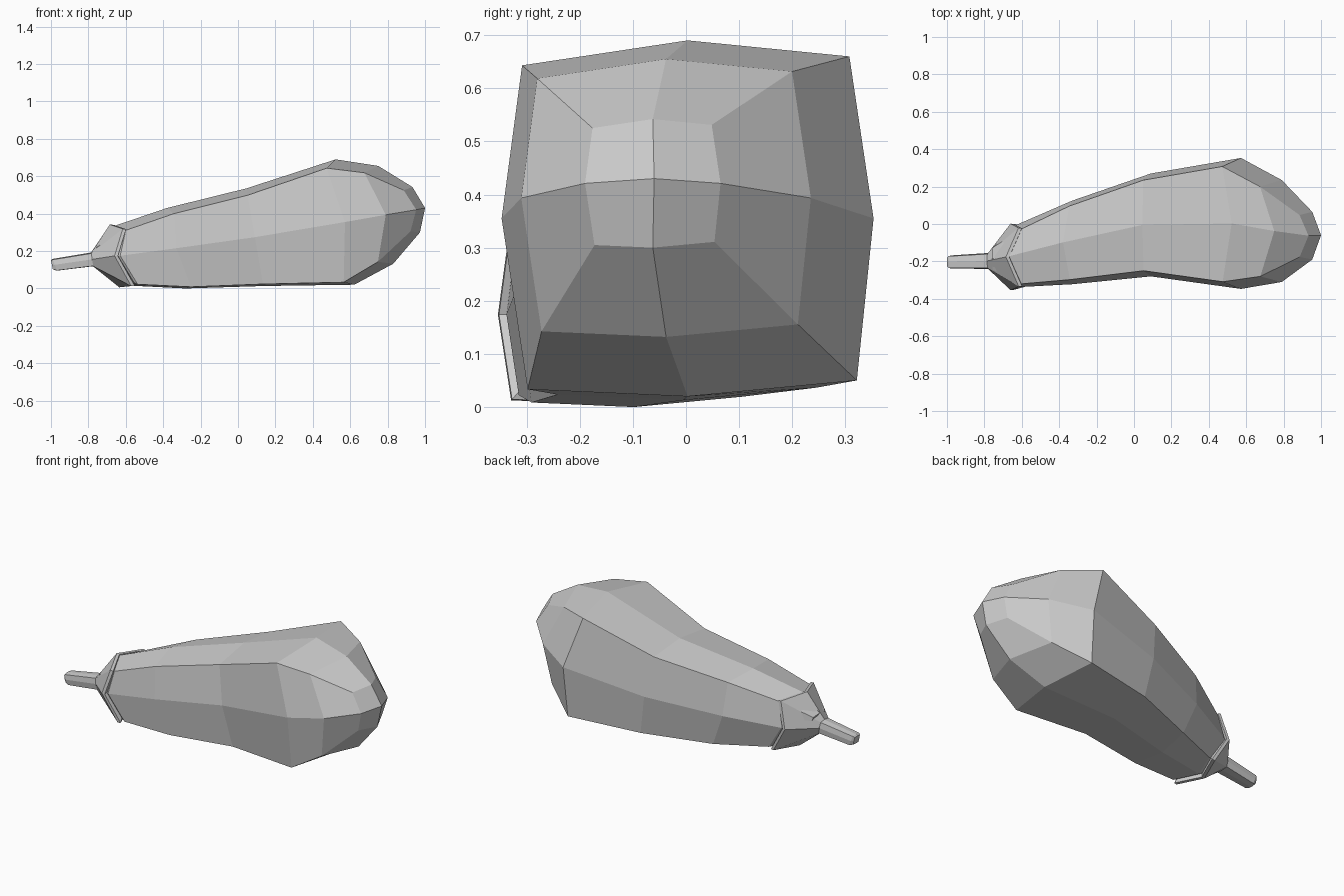
import bpy, bmesh

if "Cube" in bpy.data.objects:
    bpy.data.objects.remove(bpy.data.objects["Cube"])

# (y side, z side, y reach, z reach) for the eight points round a section;
# corner points are pulled in a little, so each section is a bulging square
SECTION = [(-.89, .86, 1), (0, 1, 0), (.87, .91, 1), (1, 0, 0),
           (.91, -.91, 1), (0, -1, 0), (-.86, -.96, 1), (-1, 0, 0)]


def ring(bm, x, y0, y1, z0, z1, tilt=0, corner_dx=0):
    """Eight-point section; tilt leans its top towards -x, corner_dx shifts corners."""
    yc, zc, hy, hz = (y0 + y1) / 2, (z0 + z1) / 2, (y1 - y0) / 2, (z1 - z0) / 2
    return [bm.verts.new((x - tilt * b + corner_dx * c, yc + hy * a, zc + hz * b))
            for a, b, c in SECTION]


def bridge(bm, a, b):
    for i in range(8):
        j = (i + 1) % 8
        bm.faces.new((a[i], a[j], b[j], b[i]))


def finish(bm, name):
    bmesh.ops.recalc_face_normals(bm, faces=bm.faces)
    mesh = bpy.data.meshes.new(name)
    bm.to_mesh(mesh)
    bm.free()
    obj = bpy.data.objects.new(name, mesh)
    bpy.context.collection.objects.link(obj)
    return obj


# Fruit body: lofted sections from the stalk end to the blunt end
bm = bmesh.new()
sections = [
    (-.74, -.25, -.12, .10, .23, .02, 0),
    (-.63, -.338, -.005, .016, .333, .035, .06),
    (-.33, -.322, .125, .0, .43, .05, .03),
    (.09, -.28, .27, .013, .535, .045, 0),
    (.572, -.347, .353, .02, .69, .05, -.055),
    (.79, -.31, .235, .132, .655, .04, -.08),
    (.953, -.19, .065, .30, .542, .02, -.05),
]
rings = [ring(bm, *s) for s in sections]
for a, b in zip(rings, rings[1:]):
    bridge(bm, a, b)
bm.faces.new(rings[0])
tip = bm.verts.new((1, -.06, .43))
last = rings[-1]
for i in range(0, 8, 2):
    bm.faces.new((tip, last[i - 1], last[i], last[i + 1]))
finish(bm, "fruit_body")

# Leafy cap: flares from the stalk, with pointed lobes at the corners and a thin rim
bm = bmesh.new()
cap = [
    ring(bm, -.78, -.24, -.155, .118, .193, .005, 0),
    ring(bm, -.66, -.354, .002, .006, .342, .025, .065),
    ring(bm, -.642, -.352, 0, .008, .34, .025, .065),
    ring(bm, -.642, -.33, -.02, .03, .32, .025, .06),
]
for a, b in zip(cap, cap[1:]):
    bridge(bm, a, b)
finish(bm, "leaf_cap")

# Stalk: tapering, with a small bevelled end
bm = bmesh.new()
stalk = [
    ring(bm, -.75, -.243, -.153, .118, .20),
    ring(bm, -.78, -.24, -.155, .118, .193),
    ring(bm, -.98, -.238, -.168, .095, .158, .012),
    ring(bm, -.995, -.23, -.176, .102, .150, .005),
]
for a, b in zip(stalk, stalk[1:]):
    bridge(bm, a, b)
bm.faces.new(stalk[0])
bm.faces.new(stalk[-1])
finish(bm, "stalk")
